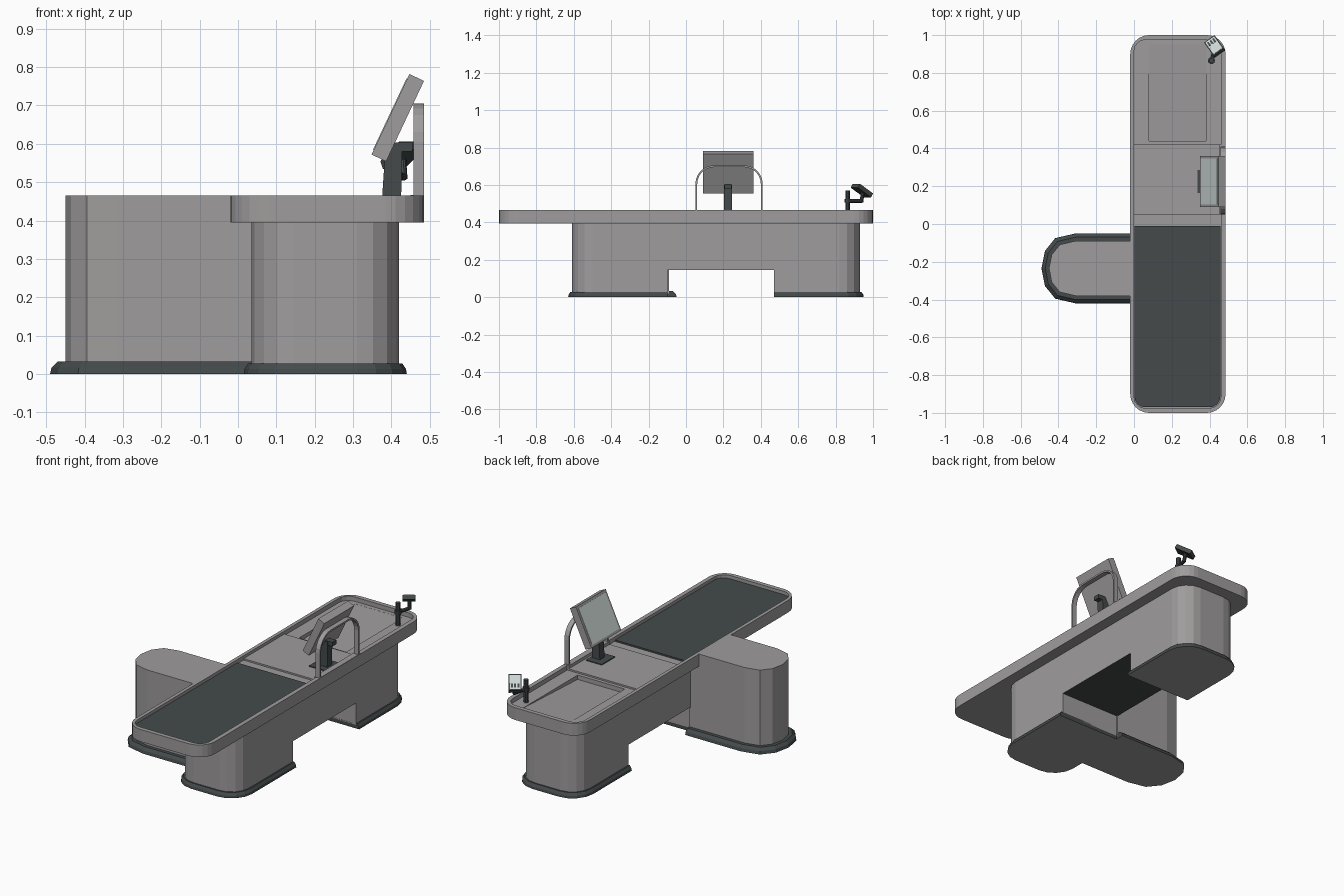
import bpy, bmesh, math
from mathutils import Vector, Matrix

if "Cube" in bpy.data.objects:
    bpy.data.objects.remove(bpy.data.objects["Cube"])


def material(name, rgb):
    m = bpy.data.materials.new(name)
    m.diffuse_color = (*rgb, 1)
    m.use_nodes = True
    m.node_tree.nodes["Principled BSDF"].inputs["Base Color"].default_value = m.diffuse_color
    return m


GREY = material("grey metal", (0.345, 0.332, 0.332))
DARK = material("dark rubber", (0.058, 0.068, 0.07))
GLASS = material("pale glass", (0.60, 0.67, 0.645))


def finish(name, bm, mat):
    bmesh.ops.recalc_face_normals(bm, faces=bm.faces)
    me = bpy.data.meshes.new(name)
    bm.to_mesh(me)
    bm.free()
    me.materials.append(mat)
    ob = bpy.data.objects.new(name, me)
    bpy.context.collection.objects.link(ob)
    return ob


def loft(name, rings, mat):
    """Skin closed rings of 3D points and cap both ends."""
    bm = bmesh.new()
    vs = [[bm.verts.new(p) for p in r] for r in rings]
    n = len(vs[0])
    for a, b in zip(vs, vs[1:]):
        for i in range(n):
            bm.faces.new((a[i], a[(i + 1) % n], b[(i + 1) % n], b[i]))
    bm.faces.new(vs[0][::-1])
    bm.faces.new(vs[-1])
    return finish(name, bm, mat)


def box(name, x0, x1, y0, y1, z0, z1, mat, matrix=None):
    bm = bmesh.new()
    bmesh.ops.create_cube(bm, size=1)
    for v in bm.verts:
        v.co = Vector(((x0 + x1) / 2 + v.co.x * (x1 - x0),
                       (y0 + y1) / 2 + v.co.y * (y1 - y0),
                       (z0 + z1) / 2 + v.co.z * (z1 - z0)))
    if matrix:
        bm.transform(matrix)
    return finish(name, bm, mat)


def rod(name, a, b, r, mat, sides=10):
    a, b = Vector(a), Vector(b)
    q = (b - a).to_track_quat('Z', 'Y')
    ring = [q @ Vector((r * math.cos(t), r * math.sin(t), 0))
            for t in (2 * math.pi * i / sides for i in range(sides))]
    return loft(name, [[a + p for p in ring], [b + p for p in ring]], mat)


def rounded(x0, x1, y0, y1, r, segs):
    pts = []
    for k, (cx, cy) in enumerate(((x1 - r, y1 - r), (x0 + r, y1 - r),
                                  (x0 + r, y0 + r), (x1 - r, y0 + r))):
        for i in range(segs + 1):
            a = math.pi / 2 * (k + i / segs)
            pts.append((cx + r * math.cos(a), cy + r * math.sin(a)))
    return pts


def tongue(off, xend):
    """Outline of the side wing: straight sides and a rounded left end."""
    cy, hw, depth, cx = -0.235, 0.145 + off, 0.14 + off, -0.31
    pts = [(xend, cy + hw)]
    for i in range(7):
        a = math.pi * i / 6
        pts.append((cx - depth * max(0, math.sin(a)) ** 0.75, cy + hw * math.cos(a)))
    return pts + [(xend, cy - hw)]


def at(pts, z):
    return [(x, y, z) for x, y in pts]


def cut(ob, *cutters):
    for c in cutters:
        m = ob.modifiers.new("cut", 'BOOLEAN')
        m.operation, m.solver, m.object = 'DIFFERENCE', 'EXACT', c
        c.hide_render = True
        bpy.context.view_layer.objects.active = ob
        bpy.ops.object.modifier_apply(modifier=m.name)
        bpy.data.objects.remove(c)


def paint_underside(ob, mat, zmin=-1):
    """Give downward faces above zmin their own colour."""
    me = ob.data
    me.materials.append(mat)
    slot = len(me.materials) - 1
    for p in me.polygons:
        if p.normal.z < -0.9 and p.center.z > zmin:
            p.material_index = slot


# counter top with a sunken tray and a sloping bagging well
top = rounded(-0.02, 0.485, -1, 1, 0.1, 6)
counter = loft("counter_top", [at(top, 0.395), at(top, 0.465)], GREY)
well = [(0.44, 0.415), (0.95, 0.4395), (0.95, 0.5), (0.44, 0.5)]
cut(counter,
    loft("tray_cutter", [at(rounded(0, 0.46, -0.975, 0.975, 0.06, 4), z)
                         for z in (0.44, 0.6)], GREY),
    loft("well_cutter", [[(x, y, z) for y, z in well] for x in (0.08, 0.38)], GREY))
belt = [(0.457, -0.01), (0.003, -0.01)]
belt += [p for p in rounded(0.003, 0.457, -0.97, -0.01, 0.055, 4) if p[1] < -0.5]
loft("conveyor_belt", [at(belt, 0.435), at(belt, 0.449)], DARK)
box("scanner_plate", 0.001, 0.459, 0.05, 0.42, 0.43, 0.449, GREY)
box("arch_ledge", 0.45, 0.484, 0.05, 0.42, 0.43, 0.4665, GREY)

# main cabinet and its plinth, both with the leg opening cut through
cabinet = rounded(0.035, 0.42, -0.61, 0.93, 0.11, 4)
body = loft("cabinet", [at(cabinet, 0.02), at(cabinet, 0.397)], GREY)
cut(body, box("opening_cutter", -1, 1, -0.1, 0.47, -0.1, 0.145, GREY))
paint_underside(body, DARK, 0.1)


def grown(d):
    return rounded(0.035 - d, 0.42 + d, -0.61 - d, 0.93 + d, 0.11 + d, 4)


skirt = loft("cabinet_plinth", [at(grown(0.02), 0), at(grown(0.018), 0.013),
                                at(grown(0.008), 0.028)], DARK)
cut(skirt, box("plinth_cutter", -1, 1, -0.1, 0.47, -0.1, 0.145, DARK))
paint_underside(skirt, GREY)

# side wing
loft("side_wing", [at(tongue(0, -0.02), z) for z in (0.02, 0.465)], GREY)
box("wing_joint", -0.021, 0.04, -0.38, -0.09, 0.02, 0.396, GREY)
wing_skirt = loft("wing_plinth", [at(tongue(0.04, 0.04), 0), at(tongue(0.036, 0.04), 0.017),
                                  at(tongue(0.02, 0.04), 0.032)], DARK)
paint_underside(wing_skirt, GREY)


# flat band arch behind the screen
def arch(off):
    y0, y1, z1, r = 0.05 + off, 0.41 - off, 0.705 - off, 0.1 - off
    pts = [(y0, 0.45)]
    for cy, a0 in ((y0 + r, math.pi), (y1 - r, math.pi / 2)):
        for i in range(7):
            a = a0 - math.pi / 2 * i / 6
            pts.append((cy + r * math.cos(a), z1 - r + r * math.sin(a)))
    return pts + [(y1, 0.45)]


outline = arch(0) + arch(0.01)[::-1]
loft("guard_arch", [[(x, y, z) for y, z in outline] for x in (0.457, 0.485)], GREY)

# tilted screen, facing the cashier (-x)
tilt = Matrix.Translation((0.4165, 0.225, 0.668)) @ Matrix.Rotation(math.radians(25.2), 4, 'Y')
box("screen_case", -0.021, 0.021, -0.135, 0.135, -0.116, 0.116, GREY, tilt)
box("screen_glass", -0.023, -0.015, -0.122, 0.122, -0.103, 0.103, GLASS, tilt)
box("screen_foot", 0.335, 0.435, 0.165, 0.285, 0.44, 0.454, DARK)
stand = [(0.375, 0.45), (0.425, 0.45), (0.428, 0.6), (0.385, 0.6)]
loft("screen_stand", [[(x, y, z) for x, z in stand] for y in (0.202, 0.245)], DARK)
box("screen_bracket", 0.40, 0.455, 0.205, 0.242, 0.58, 0.604, DARK)

# card reader on a post
rod("reader_post", (0.41, 0.865, 0.43), (0.41, 0.865, 0.57), 0.013, DARK)
rod("reader_collar", (0.41, 0.865, 0.505), (0.41, 0.865, 0.525), 0.019, DARK)
rod("reader_arm", (0.41, 0.865, 0.514), (0.432, 0.94, 0.514), 0.010, DARK)
rod("reader_neck", (0.432, 0.938, 0.508), (0.428, 0.945, 0.565), 0.010, DARK)
normal = Vector((-0.30, 0.42, 0.86))
head = Matrix.Translation((0.427, 0.94, 0.57)) @ normal.to_track_quat('Z', 'Y').to_matrix().to_4x4()
box("reader_case", -0.034, 0.034, -0.05, 0.05, -0.012, 0.012, DARK, head)
box("reader_face", -0.028, 0.028, -0.044, 0.044, 0.008, 0.0145, GLASS, head)
for i in range(3):
    x = -0.017 + 0.017 * i
    box("reader_key", x - 0.005, x + 0.005, -0.036, -0.012, 0.012, 0.0165, DARK, head)
